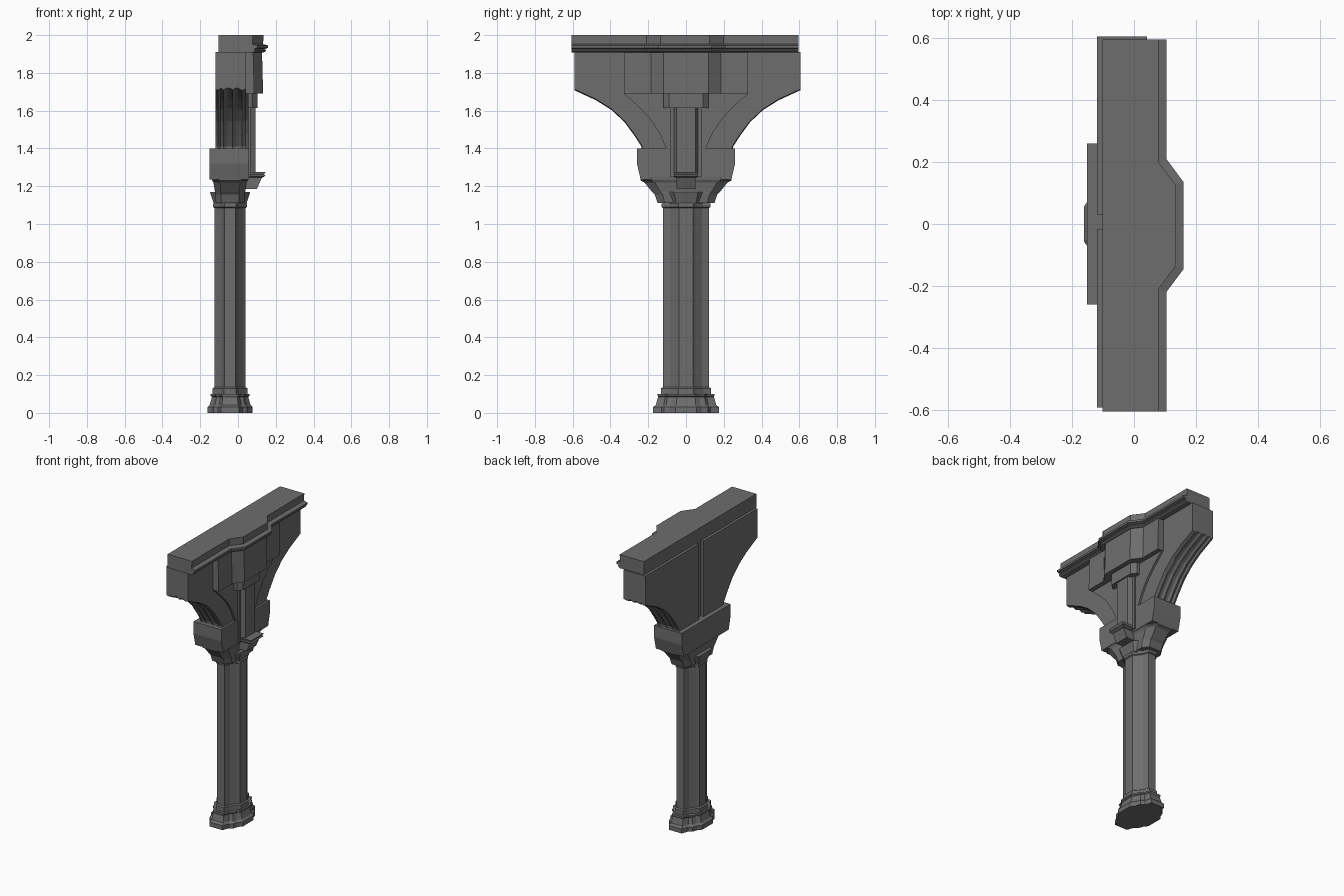
import bpy, bmesh

if "Cube" in bpy.data.objects:
    bpy.data.objects.remove(bpy.data.objects["Cube"])

stone = bpy.data.materials.new("dark_stone")
stone.diffuse_color = (.155, .155, .155, 1)
stone.use_nodes = True
stone.node_tree.nodes["Principled BSDF"].inputs["Base Color"].default_value = stone.diffuse_color

def loft(name, rings):
    """Skin a stack of equal-length point rings and cap both ends."""
    bm = bmesh.new()
    vs = [[bm.verts.new(p) for p in r] for r in rings]
    n = len(vs[0])
    for a, b in zip(vs, vs[1:]):
        for i in range(n):
            j = (i + 1) % n
            bm.faces.new((a[i], a[j], b[j], b[i]))
    bm.faces.new(vs[0][::-1])
    bm.faces.new(vs[-1])
    bmesh.ops.recalc_face_normals(bm, faces=bm.faces)
    me = bpy.data.meshes.new(name)
    bm.to_mesh(me)
    bm.free()
    me.materials.append(stone)
    ob = bpy.data.objects.new(name, me)
    bpy.context.collection.objects.link(ob)
    return ob

def box(name, x0, x1, y0, y1, z0, z1):
    return loft(name, [[(x0, y0, z), (x1, y0, z), (x1, y1, z), (x0, y1, z)] for z in (z0, z1)])

def stack(name, quadrant, levels, cx=-.042):
    """Loft a four-way symmetric plan through (z, half x, half y) levels."""
    q = quadrant
    plan = (q + [(-x, y) for x, y in q[::-1]] + [(-x, -y) for x, y in q]
            + [(x, -y) for x, y in q[::-1]])
    return loft(name, [[(cx + x * hx, y * hy, z) for x, y in plan] for z, hx, hy in levels])

def half_plan(name, half, levels_z):
    """Prism from a plan given on +y, mirrored to -y."""
    plan = half + [(x, -y) for x, y in half[::-1]]
    return loft(name, [[(x, y, z) for x, y in plan] for z in levels_z])

# Clustered column: moulded base, shaft, neck ring and flared cap
lobes = [(1, .32), (.82, .48), (.74, .66), (.54, .74), (.4, 1)]
slim = [(1, .3), (.82, .42), (.66, .56), (.5, .7), (.34, 1)]
stack("column_base", lobes, [(0, .12, .175), (.03, .12, .175), (.042, .108, .16), (.085, .096, .148),
                             (.09, .104, .15), (.1, .104, .15)])
stack("column_base_ring", slim, [(.095, .092, .132), (.13, .092, .132), (.136, .083, .122)])
stack("column_shaft", slim, [(.12, .083, .122), (1.1, .083, .122)])
stack("column_neck", slim, [(1.085, .083, .122), (1.09, .09, .13), (1.105, .09, .13), (1.115, .085, .125)])
stack("column_cap", [(1, .6), (.6, 1)], [(1.105, .085, .085), (1.12, .09, .09), (1.165, .105, .105), (1.17, .105, .105)])

# Wide corbelled capital and impost block
stack("capital", [(1, .75), (.6, 1)], [(1.11, .075, .15), (1.155, .08, .165), (1.17, .08, .18),
                                       (1.22, .088, .22), (1.23, .094, .24), (1.245, .1, .24)])
stack("impost_block", [(1, 1)], [(1.235, .104, .24), (1.32, .104, .26), (1.4, .104, .26)], cx=-.047)

# Two arch spandrels with fluted soffits, mirrored about the rear groove
arch = [(.25, 1.41), (.285, 1.465), (.34, 1.54), (.41, 1.605), (.49, 1.655), (.605, 1.708)]
def spandrel_section(x, d):
    curve = [(y - d * (1 - i / 5), z + d * i / 5) for i, (y, z) in enumerate(arch)]
    return [(.03, 1.39), (curve[0][0], 1.39)] + curve + [(.605, 1.91), (.03, 1.91)]
flutes = [(-.12, .006), (-.105, 0), (-.092, .012), (-.076, .002), (-.06, .013),
          (-.044, .013), (-.028, .002), (-.012, .012), (.0, .012), (.02, 0), (.042, .006)]
for name, s in (("spandrel_right", 1), ("spandrel_left", -1)):
    loft(name, [[(x, .007 + s * (y - .007), z) for y, z in spandrel_section(x, d)] for x, d in flutes])
box("rear_groove_filler", -.1, .042, -.03, .045, 1.38, 1.91)

# Raised wall panel between the arches
curve = [(.1, 1.39), (.14, 1.48), (.19, 1.555), (.25, 1.62), (.33, 1.692)]
panel = curve + [(-y, z) for y, z in curve[::-1]]
loft("front_panel", [[(x, y, z) for y, z in panel] for x in (.03, .055)])

# Bracket block under the cornice, leaning out slightly at the foot
def bracket(d):
    h = [(.03, .328), (.08 + d, .328), (.08 + d, .185), (.127 + d, .12)]
    return h + [(x, -y) for x, y in h[::-1]]
loft("bracket_block", [[(x, y, z) for x, y in bracket(d)] for z, d in ((1.69, .006), (1.915, 0))])

# Small front colonnette with cap, ledge and corbel
half_plan("colonnette", [(.04, .082), (.065, .082), (.065, .064), (.092, .05)], (1.25, 1.62))
half_plan("colonnette_cap", [(.03, .12), (.075, .12), (.102, .09)], (1.615, 1.695))
loft("colonnette_ledge", [[(.03, -w, z), (x, -w, z), (x, w, z), (.03, w, z)]
     for z, x, w in ((1.245, .128, .055), (1.255, .145, .066), (1.262, .138, .062), (1.275, .145, .066))])
loft("colonnette_corbel", [[(.0, -.05, z), (x, -.05, z), (x, .05, z), (.0, .05, z)]
     for z, x in ((1.185, .1), (1.25, .128))])

# Moulded cornice with a projecting centre
def cornice(d):
    h = [(-.102, .6), (.079 + d, .6), (.079 + d, .205 + d * .4), (.135 + d, .13 + d * .4)]
    return h + [(x, -y) for x, y in h[::-1]]
loft("cornice", [[(x, y - .005, z) for x, y in cornice(d)] for z, d in
     ((1.908, 0), (1.915, .012), (1.922, .012), (1.926, .004), (1.932, .025), (1.945, .025), (1.952, -.002), (2, 0))])
